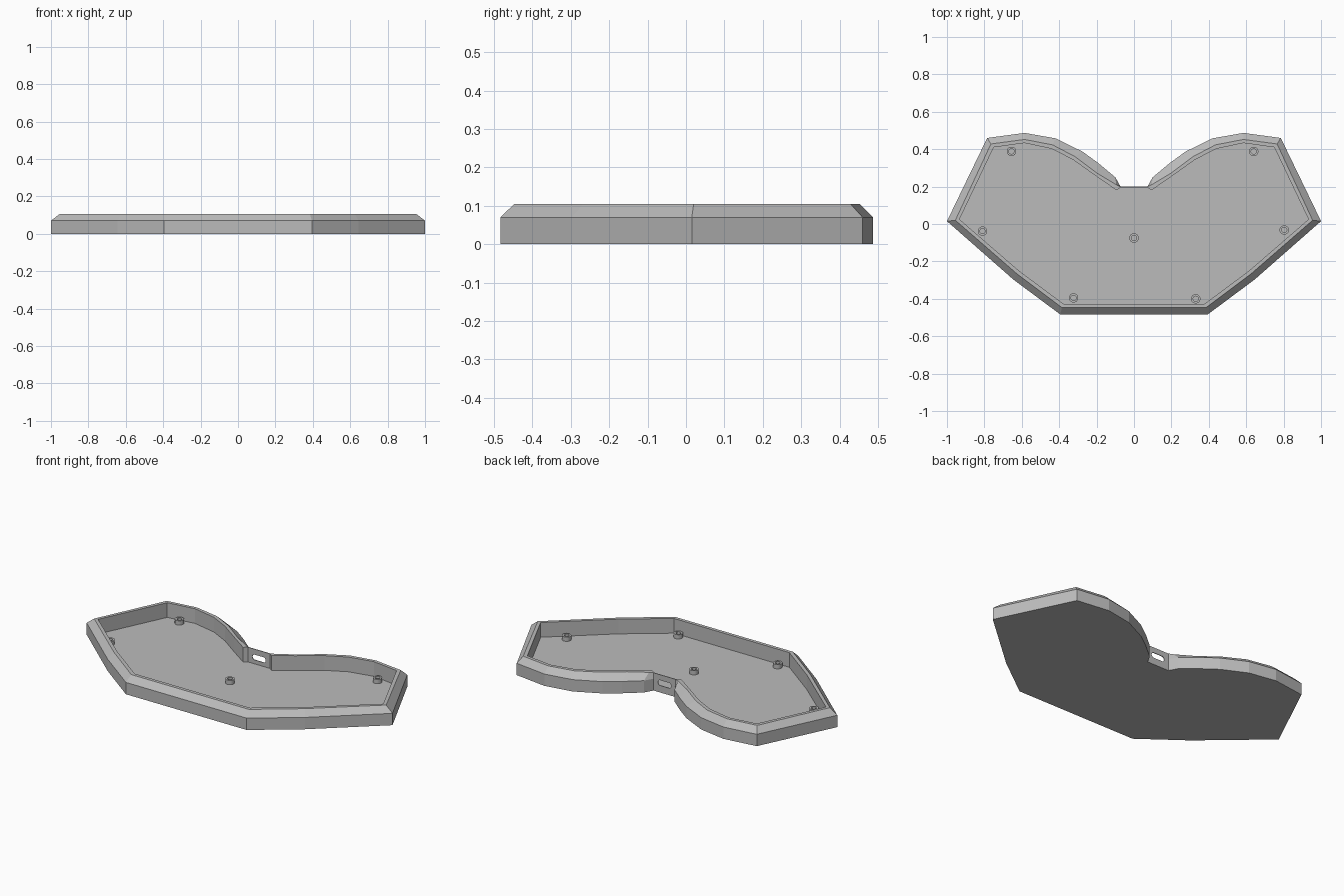
import bpy, bmesh, math

default_cube = bpy.data.objects.get("Cube")
if default_cube:
    bpy.data.objects.remove(default_cube, do_unlink=True)

grey = bpy.data.materials.new("plain grey")
grey.use_nodes = True
colour = (0.5, 0.5, 0.5, 1)
grey.diffuse_color = colour
grey.node_tree.nodes["Principled BSDF"].inputs["Base Color"].default_value = colour

RIM, SHOULDER, FLOOR = 0.105, 0.07, 0.018


def add_object(name, bm):
    """Turn a bmesh into a flat shaded grey object."""
    bmesh.ops.recalc_face_normals(bm, faces=bm.faces[:])
    mesh = bpy.data.meshes.new(name)
    bm.to_mesh(mesh)
    bm.free()
    mesh.materials.append(grey)
    obj = bpy.data.objects.new(name, mesh)
    bpy.context.collection.objects.link(obj)
    return obj


def mirrored(half):
    """Complete an outline from its +x half."""
    return half + [(-x, y) for x, y in reversed(half)]


def stack(name, levels, close=False):
    """Skin a stack of outlines; cap both ends or join last to first."""
    bm = bmesh.new()
    rings = [[bm.verts.new((x, y, z)) for x, y in outline] for outline, z in levels]
    pairs = list(zip(rings, rings[1:]))
    if close:
        pairs.append((rings[-1], rings[0]))
    else:
        bm.faces.new(rings[0])
        bm.faces.new(rings[-1])
    for low, high in pairs:
        for i in range(len(low)):
            j = (i + 1) % len(low)
            bm.faces.new((low[i], low[j], high[j], high[i]))
    return add_object(name, bm)


# Tray outlines, from the front edge round to the back notch
outer = mirrored([(.395, -.483), (.645, -.297), (1, .015), (.785, .46), (.585, .487),
                  (.42, .458), (.275, .387), (.19, .325), (.1, .25), (.072, .2)])
crest = mirrored([(.385, -.447), (.625, -.267), (.955, .02), (.765, .428), (.585, .452),
                  (.435, .423), (.315, .36), (.195, .27), (.095, .21), (.072, .2)])
inner = mirrored([(.377, -.427), (.615, -.25), (.933, .025), (.75, .41), (.585, .433),
                  (.44, .402), (.325, .343), (.2, .254), (.093, .18), (.072, .196)])

# Tray with chamfered rim and recessed floor
tray = stack("tray", [(outer, 0), (outer, SHOULDER), (crest, RIM),
                      (inner, RIM), (inner, FLOOR)])

# Rounded connector slot through the back notch wall
bm = bmesh.new()
ends = []
for y in (0.15, 0.25):
    ring = []
    for i in range(16):
        angle = math.tau * (i + 0.5) / 16
        side = math.copysign(0.028, math.cos(angle))
        ring.append(bm.verts.new((side + 0.016 * math.cos(angle), y,
                                  0.057 + 0.016 * math.sin(angle))))
    bm.faces.new(ring)
    ends.append(ring)
for i in range(16):
    j = (i + 1) % 16
    bm.faces.new((ends[0][i], ends[0][j], ends[1][j], ends[1][i]))
cutter = add_object("slot_cutter", bm)
cutter.hide_render = True
cut = tray.modifiers.new("connector slot", "BOOLEAN")
cut.operation = "DIFFERENCE"
cut.solver = "EXACT"
cut.object = cutter
bpy.context.view_layer.objects.active = tray
bpy.ops.object.modifier_apply(modifier=cut.name)
bpy.data.objects.remove(cutter, do_unlink=True)


# Hollow screw bosses on the floor
def circle(centre, radius, sides=24):
    return [(centre[0] + radius * math.cos(math.tau * i / sides),
             centre[1] + radius * math.sin(math.tau * i / sides)) for i in range(sides)]


bosses = {
    "back_right": (-.655, .388), "back_left": (.64, .388),
    "side_right": (-.81, -.038), "side_left": (.803, -.032),
    "front_right": (-.323, -.395), "front_left": (.33, -.4),
    "centre": (0, -.075),
}
for place, spot in bosses.items():
    wide, narrow = circle(spot, 0.025), circle(spot, 0.014)
    base, top = FLOOR - 0.004, FLOOR + 0.025
    stack("screw_boss_" + place,
          [(wide, base), (wide, top), (narrow, top), (narrow, base)], close=True)
